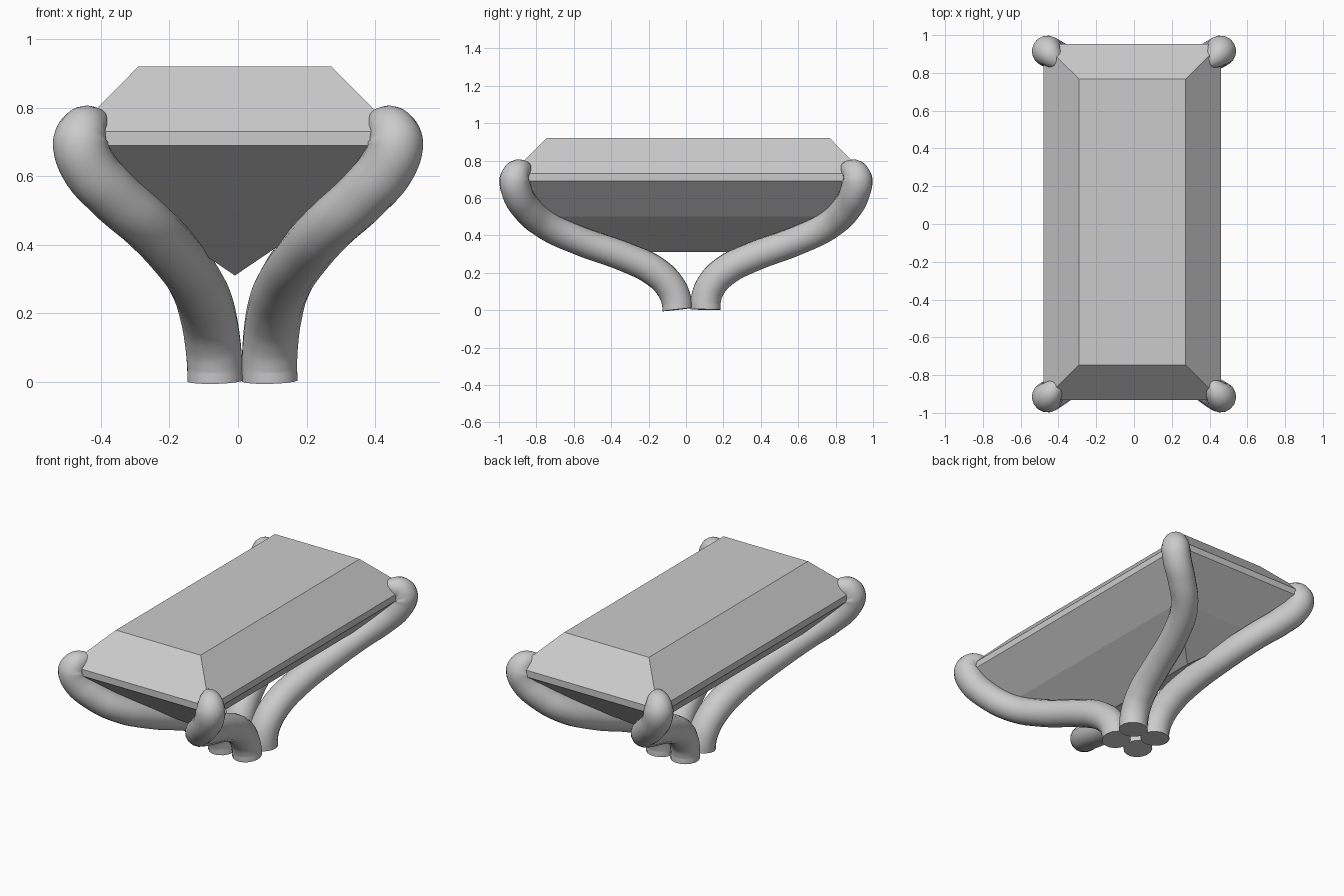
import bpy, bmesh, math

if "Cube" in bpy.data.objects:
    bpy.data.objects.remove(bpy.data.objects["Cube"])

# Gem: stacked rectangular steps (half x, half y, z), closing to a keel line
CX, CY = -0.009, 0.011
STEPS = [(0.282, 0.757, 0.92), (0.47, 0.943, 0.73), (0.47, 0.943, 0.69),
         (0.28, 0.71, 0.50)]
KEEL_Y, KEEL_Z = 0.45, 0.31

bm = bmesh.new()
rings = []
for hx, hy, z in STEPS:
    rings.append([bm.verts.new((CX + sx * hx, CY + sy * hy, z))
                  for sx, sy in ((-1, -1), (1, -1), (1, 1), (-1, 1))])
bm.faces.new(rings[0])
for a, b in zip(rings, rings[1:]):
    for i in range(4):
        j = (i + 1) % 4
        bm.faces.new((a[i], b[i], b[j], a[j]))
k0 = bm.verts.new((CX, CY - KEEL_Y, KEEL_Z))
k1 = bm.verts.new((CX, CY + KEEL_Y, KEEL_Z))
r = rings[-1]
bm.faces.new((r[0], k0, r[1]))
bm.faces.new((r[1], k0, k1, r[2]))
bm.faces.new((r[2], k1, r[3]))
bm.faces.new((r[3], k1, k0, r[0]))
bmesh.ops.recalc_face_normals(bm, faces=bm.faces)
me = bpy.data.meshes.new("gem")
bm.to_mesh(me)
bm.free()
bpy.context.collection.objects.link(bpy.data.objects.new("gem", me))

# Prong centre line (x, y, z, relative radius), one quadrant
PATH = [(0.080, 0.075, 0.003, 1), (0.080, 0.078, 0.05, 1), (0.086, 0.11, 0.13, 1),
        (0.10, 0.19, 0.21, 1), (0.125, 0.33, 0.28, 0.97), (0.19, 0.59, 0.375, 0.95),
        (0.27, 0.765, 0.46, 0.95), (0.37, 0.86, 0.55, 0.97), (0.44, 0.905, 0.635, 1),
        (0.459, 0.915, 0.70, 1), (0.447, 0.90, 0.735, 0.88),
        (0.422, 0.873, 0.752, 0.68), (0.398, 0.850, 0.758, 0.42),
        (0.388, 0.840, 0.758, 0.05)]
RADIUS = 0.082


def prong(name, sx, sy):
    cu = bpy.data.curves.new(name, 'CURVE')
    cu.dimensions = '3D'
    cu.bevel_depth = RADIUS
    cu.bevel_resolution = 6
    cu.resolution_u = 6
    cu.use_fill_caps = True
    sp = cu.splines.new('BEZIER')
    sp.bezier_points.add(len(PATH) - 1)
    for p, (x, y, z, rad) in zip(sp.bezier_points, PATH):
        # The shared foot sits slightly off centre
        f = max(0.0, 1 - z / 0.6)
        p.co = (sx * x + 0.013 * f, sy * y + 0.03 * f, z)
        p.radius = rad
        p.handle_left_type = p.handle_right_type = 'AUTO'
    ob = bpy.data.objects.new(name, cu)
    bpy.context.collection.objects.link(ob)
    bpy.ops.object.select_all(action='DESELECT')
    ob.select_set(True)
    bpy.context.view_layer.objects.active = ob
    bpy.ops.object.convert(target='MESH')
    bpy.ops.object.shade_smooth_by_angle(angle=math.radians(40))


# Four prongs, one per gem corner
for side, sx in (("left", -1), ("right", 1)):
    for end, sy in (("front", -1), ("back", 1)):
        prong(f"{end}_{side}_prong", sx, sy)
